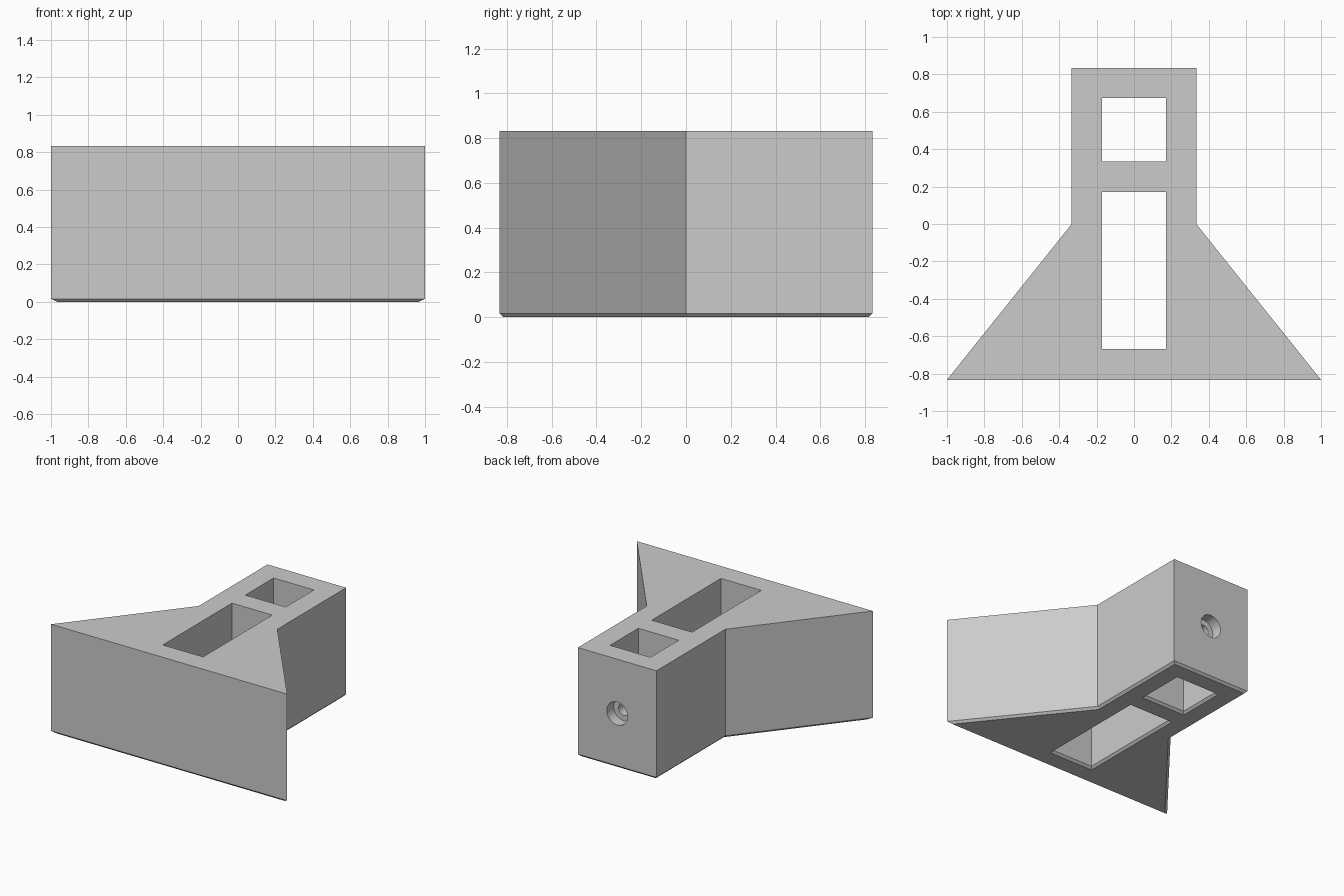
import bpy
import bmesh
import math
from mathutils import Vector

default = bpy.data.objects.get("Cube")
if default:
    bpy.data.objects.remove(default, do_unlink=True)

HEIGHT = 0.833
CHAMFER = 0.0167

grey = bpy.data.materials.new("plain grey")
grey.use_nodes = True
colour = (0.6, 0.6, 0.6, 1)
grey.diffuse_color = colour
grey.node_tree.nodes["Principled BSDF"].inputs["Base Color"].default_value = colour


def loft(name, rings):
    """Closed solid skinned through rings of equal point count."""
    bm = bmesh.new()
    loops = [[bm.verts.new(p) for p in ring] for ring in rings]
    for low, high in zip(loops, loops[1:]):
        for i in range(len(low)):
            j = (i + 1) % len(low)
            bm.faces.new((low[i], low[j], high[j], high[i]))
    bm.faces.new(loops[0])
    bm.faces.new(loops[-1])
    bmesh.ops.recalc_face_normals(bm, faces=bm.faces)
    mesh = bpy.data.meshes.new(name)
    bm.to_mesh(mesh)
    bm.free()
    mesh.materials.append(grey)
    obj = bpy.data.objects.new(name, mesh)
    bpy.context.collection.objects.link(obj)
    return obj


def rectangle(half_width, y0, y1, z, grow=0.0):
    w, a, b = half_width + grow, y0 - grow, y1 + grow
    return [(-w, a, z), (w, a, z), (w, b, z), (-w, b, z)]


def circle(radius, y, sides=32):
    steps = [2 * math.pi * i / sides for i in range(sides)]
    return [(radius * math.cos(t), y, HEIGHT / 2 + radius * math.sin(t)) for t in steps]


# Block: flared wedge with a straight stem behind
right_half = [(1, -HEIGHT), (0.333, 0), (0.333, HEIGHT)]
outline = right_half + [(-x, y) for x, y in reversed(right_half)]
block = loft("wedge_block", [[(x, y, z) for x, y in outline] for z in (CHAMFER, HEIGHT)])

# Chamfer around the underside
bm = bmesh.new()
bm.from_mesh(block.data)
base = [f for f in bm.faces if f.normal.dot(Vector((0, 0, -1))) > 0.9]
bmesh.ops.inset_region(bm, faces=base, thickness=CHAMFER, use_even_offset=True)
for v in {v for f in base if f.is_valid for v in f.verts}:
    v.co.z = 0
bmesh.ops.recalc_face_normals(bm, faces=bm.faces)
bm.to_mesh(block.data)
bm.free()

# Two through pockets, flared at the underside
cutters = []
for name, y0, y1 in (("front_pocket", -0.667, 0.171), ("rear_pocket", 0.333, 0.675)):
    cutters.append(loft(name, [
        rectangle(0.171, y0, y1, -CHAMFER, 2 * CHAMFER),
        rectangle(0.171, y0, y1, CHAMFER),
        rectangle(0.171, y0, y1, HEIGHT + 0.1),
    ]))

# Counterbored screw hole in the back wall
seat_y = HEIGHT - 0.083
cutters.append(loft("screw_hole", [
    circle(0.046, 0.6), circle(0.046, seat_y),
    circle(0.088, seat_y), circle(0.088, HEIGHT + 0.1),
]))

# Cut the openings and discard the cutters
bpy.context.view_layer.objects.active = block
for cutter in cutters:
    cutter.hide_render = True
    cut = block.modifiers.new(cutter.name, "BOOLEAN")
    cut.operation = "DIFFERENCE"
    cut.solver = "EXACT"
    cut.object = cutter
    bpy.ops.object.modifier_apply(modifier=cut.name)
    bpy.data.objects.remove(cutter, do_unlink=True)

# Smooth the bore walls, keep every other edge crisp
bpy.ops.object.select_all(action="DESELECT")
block.select_set(True)
bpy.ops.object.shade_smooth_by_angle(angle=math.radians(25))
